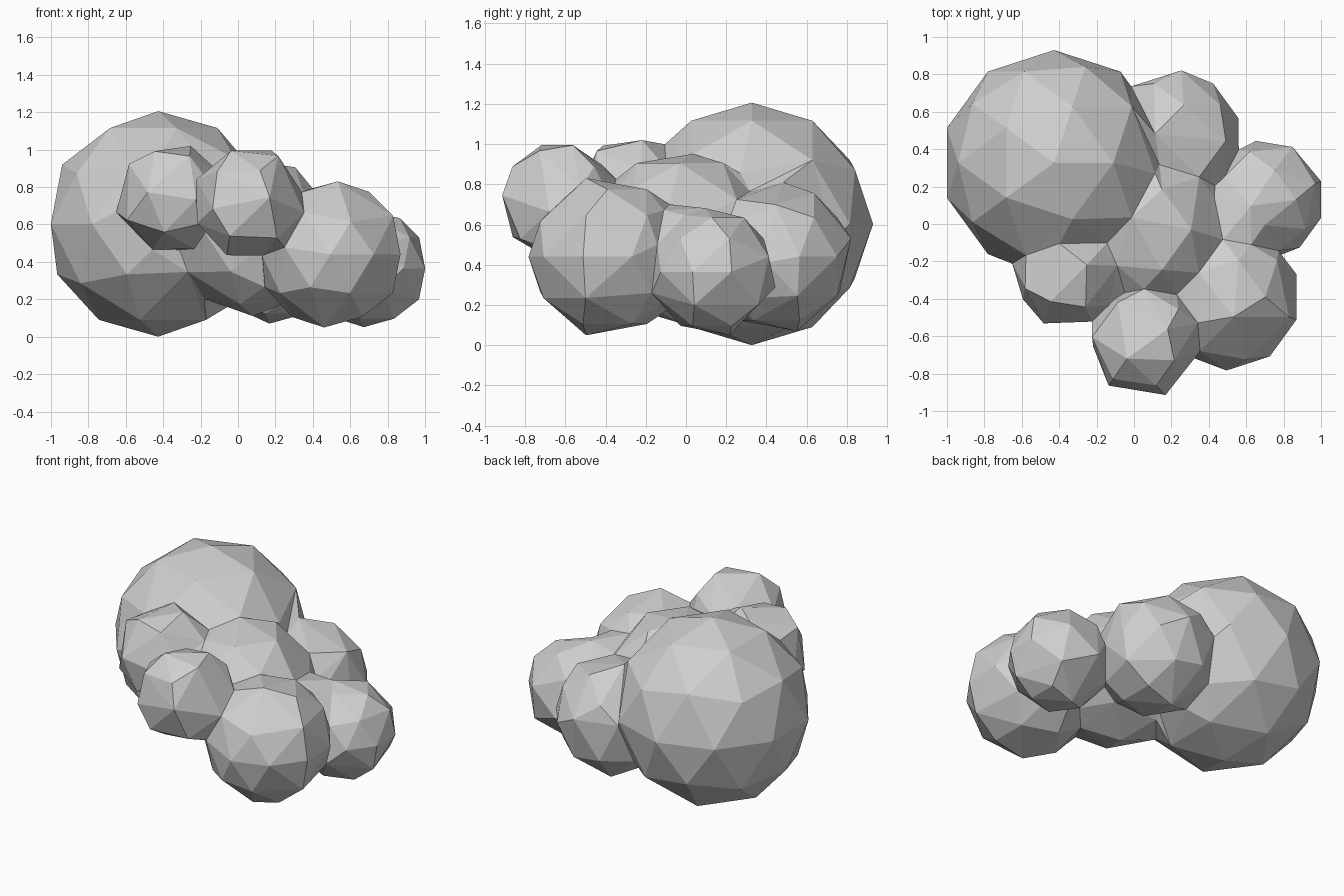
import bpy
import bmesh
from math import radians
from mathutils import Matrix

cube = bpy.data.objects.get("Cube")
if cube:
    bpy.data.objects.remove(cube, do_unlink=True)

# One matte grey for the whole cloud
grey = bpy.data.materials.new("cloud_grey")
grey.use_nodes = True
colour = (0.62, 0.62, 0.62, 1)
grey.diffuse_color = colour
grey.node_tree.nodes["Principled BSDF"].inputs["Base Color"].default_value = colour


def face_up(turn):
    """Rotation that lays one large facet flat on top, turned about z."""
    return (Matrix.Rotation(radians(turn), 3, "Z")
            @ Matrix.Rotation(radians(-37.4), 3, "Y")
            @ Matrix.Rotation(radians(-36), 3, "Z"))


def puff(name, centre, radius, rotation=Matrix.Identity(3)):
    """A faceted ball of the cloud."""
    mesh = bpy.data.meshes.new(name)
    bm = bmesh.new()
    bmesh.ops.create_icosphere(bm, subdivisions=2, radius=radius)
    bmesh.ops.rotate(bm, verts=bm.verts, cent=(0, 0, 0), matrix=rotation)
    bmesh.ops.translate(bm, verts=bm.verts, vec=centre)
    bm.to_mesh(mesh)
    bm.free()
    obj = bpy.data.objects.new(name, mesh)
    bpy.context.collection.objects.link(obj)
    return obj


def bake(obj):
    """Replace the mesh by its modified result."""
    bpy.context.view_layer.update()
    graph = bpy.context.evaluated_depsgraph_get()
    mesh = bpy.data.meshes.new_from_object(obj.evaluated_get(graph))
    obj.modifiers.clear()
    obj.data = mesh


# Main puff, then the smaller ones around it
cloud = puff("cloud", (-0.427, 0.327, 0.603), 0.603)
puffs = [
    puff("middle_puff", (0.08, -0.03, 0.54), 0.43),
    puff("back_puff", (0.205, 0.45, 0.44), 0.372),
    puff("left_puff", (0.7, 0.13, 0.365), 0.316),
    puff("front_left_puff", (0.495, -0.39, 0.44), 0.393),
    puff("saddle_puff", (0.51, 0.0, 0.455), 0.27, face_up(50)),
    puff("front_puff", (0.06, -0.625, 0.715), 0.3, face_up(66)),
    puff("front_right_puff", (-0.352, -0.255, 0.742), 0.297, face_up(20)),
]

# Fuse the puffs into one skin
for other in puffs:
    fuse = cloud.modifiers.new("fuse", "BOOLEAN")
    fuse.operation = "UNION"
    fuse.solver = "EXACT"
    fuse.object = other
    bake(cloud)
for other in puffs:
    bpy.data.objects.remove(other, do_unlink=True)

# Merge the slivers along the seams, then thin out the small facets
bm = bmesh.new()
bm.from_mesh(cloud.data)
bmesh.ops.remove_doubles(bm, verts=bm.verts, dist=0.05)
bmesh.ops.triangulate(bm, faces=bm.faces)
bm.to_mesh(cloud.data)
bm.free()
thin = cloud.modifiers.new("thin", "DECIMATE")
thin.ratio = min(1, 330 / len(cloud.data.polygons))
bake(cloud)

cloud.data.materials.clear()
cloud.data.materials.append(grey)
for face in cloud.data.polygons:
    face.use_smooth = False
    face.material_index = 0
